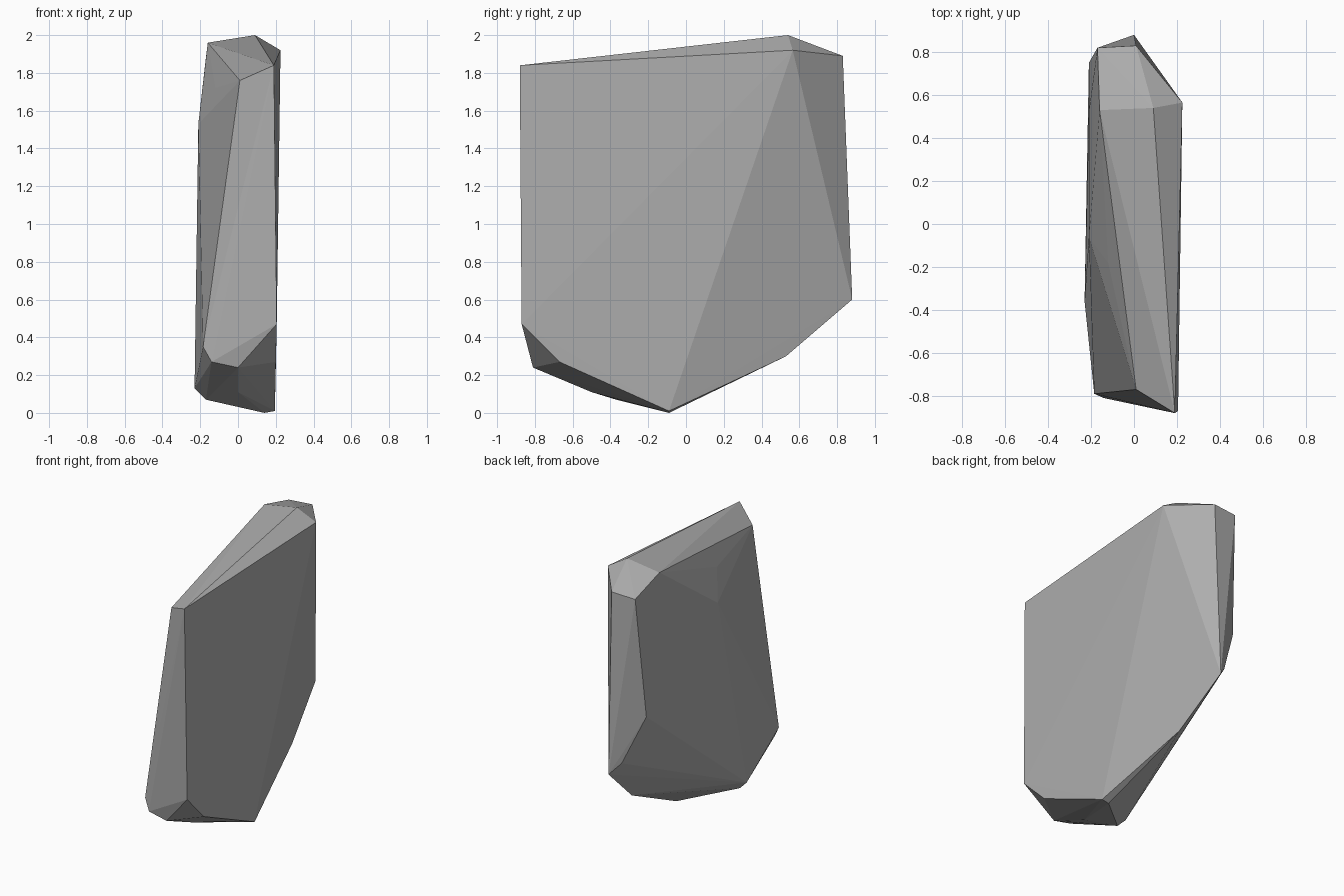
import bpy
import bmesh
from mathutils import Vector

# Remove the default cube only
default_cube = bpy.data.objects.get("Cube")
if default_cube is not None:
    bpy.data.objects.remove(default_cube, do_unlink=True)


def make_material(name, colour):
    material = bpy.data.materials.new(name)
    material.use_nodes = True
    material.diffuse_color = colour
    shader = material.node_tree.nodes["Principled BSDF"]
    shader.inputs["Base Color"].default_value = colour
    shader.inputs["Roughness"].default_value = 0.9
    return material


def build_hull(name, corner_groups, material):
    """Wrap the corner points of a chiselled stone in flat facets."""
    bm = bmesh.new()
    for corners in corner_groups.values():
        for corner in corners:
            bm.verts.new(Vector(corner))
    result = bmesh.ops.convex_hull(bm, input=bm.verts[:])
    unused = [item for item in result["geom_interior"] + result["geom_unused"]
              if isinstance(item, bmesh.types.BMVert)]
    bmesh.ops.delete(bm, geom=unused, context="VERTS")
    bmesh.ops.recalc_face_normals(bm, faces=bm.faces[:])
    for face in bm.faces:
        face.smooth = False

    mesh = bpy.data.meshes.new(name)
    bm.to_mesh(mesh)
    bm.free()
    mesh.materials.append(material)
    stone = bpy.data.objects.new(name, mesh)
    bpy.context.collection.objects.link(stone)
    return stone


# Corners of the slab, grouped by the region they shape
stone_corners = {
    "top_ridge": [(.19, -.88, 1.84), (.09, .54, 2), (.225, .565, 1.92),
                  (-.16, .53, 1.96), (.01, -.77, 1.76)],
    "back_edge": [(.01, .83, 1.89), (-.17, .82, 1.88), (0, .88, .6),
                  (-.07, .83, .68), (-.21, .75, 1.02)],
    "worn_side": [(-.12, -.18, 1.72), (-.21, -.06, 1.53), (-.21, .52, 1.5),
                  (-.23, -.36, .13)],
    "front_chin": [(-.185, -.79, .35), (-.14, -.81, .27), (0, -.81, .24),
                   (.205, -.87, .47), (.2, -.67, .27)],
    "base": [(.195, -.09, .01), (.14, -.09, 0), (.06, .53, .3),
             (-.17, -.37, .07), (0, -.5, .11)],
}

stone_grey = make_material("stone grey", (.42, .42, .42, 1))
build_hull("rock_slab", stone_corners, stone_grey)
